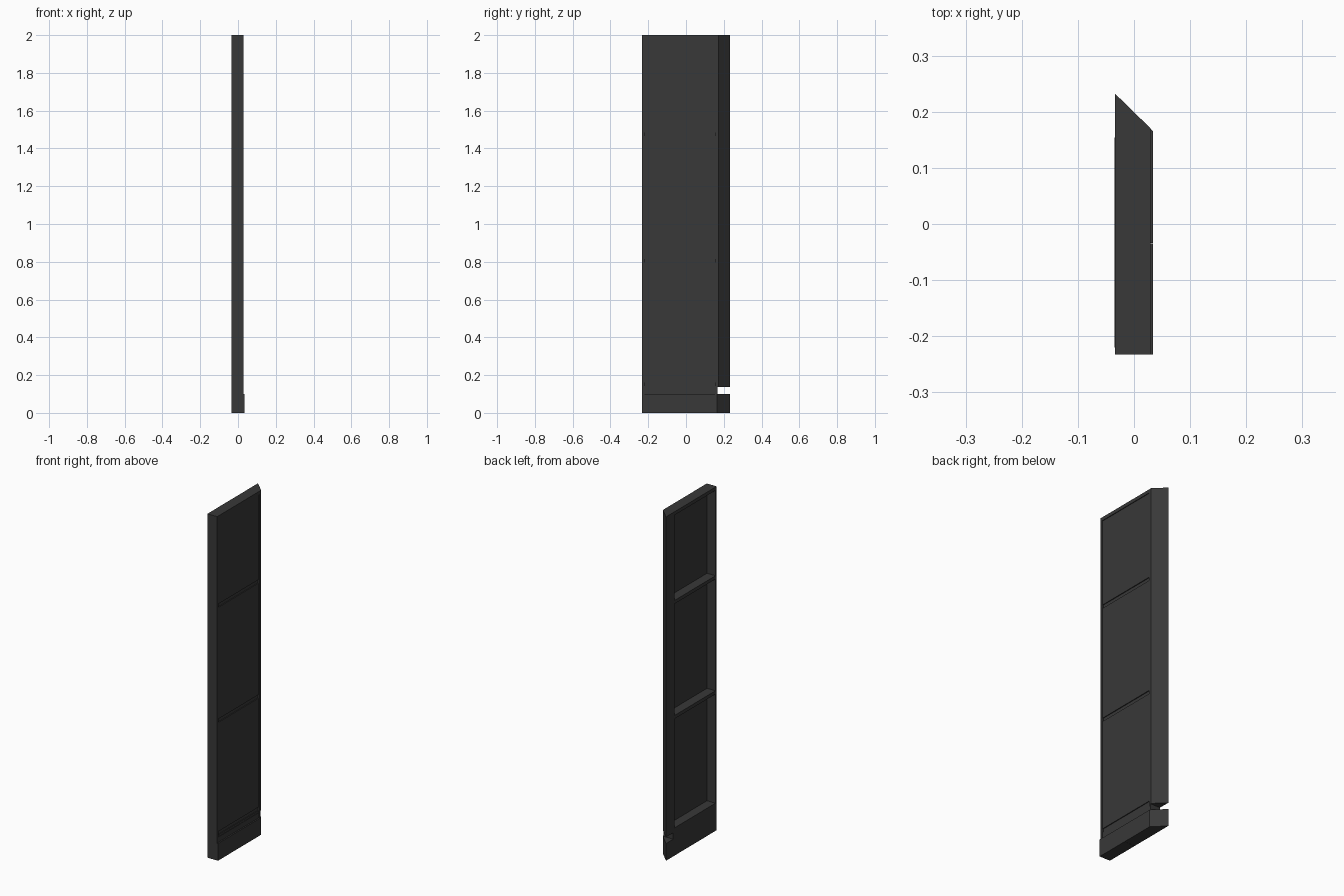
import bpy

if "Cube" in bpy.data.objects:
    bpy.data.objects.remove(bpy.data.objects["Cube"])

X0, X1 = -0.034, 0.029      # open side, panelled side of the carcass
XB = 0.034                  # outer face of the plinth
Y0, Y1, Y2 = -0.2325, 0.166, 0.2325   # left edge, right edge, tip of mitre
T = 0.012                   # board thickness


def prism(name, pts, z0, z1):
    """Extrude a counter-clockwise plan outline from z0 to z1."""
    n = len(pts)
    verts = [(x, y, z) for z in (z0, z1) for x, y in pts]
    faces = [tuple(reversed(range(n))), tuple(range(n, 2 * n))]
    faces += [(i, (i + 1) % n, (i + 1) % n + n, i + n) for i in range(n)]
    me = bpy.data.meshes.new(name)
    me.from_pydata(verts, [], faces)
    ob = bpy.data.objects.new(name, me)
    bpy.context.collection.objects.link(ob)
    mat = bpy.data.materials.get("charcoal") or bpy.data.materials.new("charcoal")
    mat.diffuse_color = (0.04, 0.04, 0.04, 1)
    mat.use_nodes = True
    mat.node_tree.nodes["Principled BSDF"].inputs["Base Color"].default_value = mat.diffuse_color
    me.materials.append(mat)
    return ob


def box(name, x0, x1, y0, y1, z0, z1):
    return prism(name, [(x0, y0), (x1, y0), (x1, y1), (x0, y1)], z0, z1)


# Plinth: two abutting blocks, the right one mitred
SPLIT = -0.034
box("plinth_left", X0, XB, Y0, SPLIT - 0.001, 0, 0.1)
prism("plinth_right", [(X0, SPLIT), (XB, SPLIT), (XB, Y1 - 0.001), (X0, Y2)], 0, 0.1)

# Riser between plinth and bottom shelf
box("riser", X0, X1 - 0.003, Y0 + T, Y1 - T, 0.1, 0.13)
box("bottom_rail", X0, X1 - 0.005, Y0 + T, Y1 - T, 0.13, 0.142)

# Upright sides
box("left_side", X0, X1, Y0, Y0 + T, 0.1, 2.0)
box("right_side", X0, X1, Y1 - T, Y1, 0.1, 2.0)

# Triangular mitred corner post, floating above the plinth
prism("corner_post", [(X0, Y1), (X1, Y1), (X1, Y1 + 0.005), (X0, Y2)], 0.137, 2.0)

# Top board
box("top_board", X0, X1, Y0 + T, Y1 - T, 1.98, 2.0)

# Shelves, slightly proud of the open side
shelves = [0.142, 0.796, 1.465]
for i, z in enumerate(shelves):
    box(f"shelf_{i + 1}", X0 - 0.001, X1 - 0.009, Y0 + T, Y1 - T, z, z + 0.02)

# Recessed back panels between the shelves
for i, (a, b) in enumerate(zip(shelves, shelves[1:] + [1.98])):
    box(f"back_panel_{i + 1}", X1 - 0.01, X1 - 0.004, Y0 + T, Y1 - T, a + 0.02, b)
